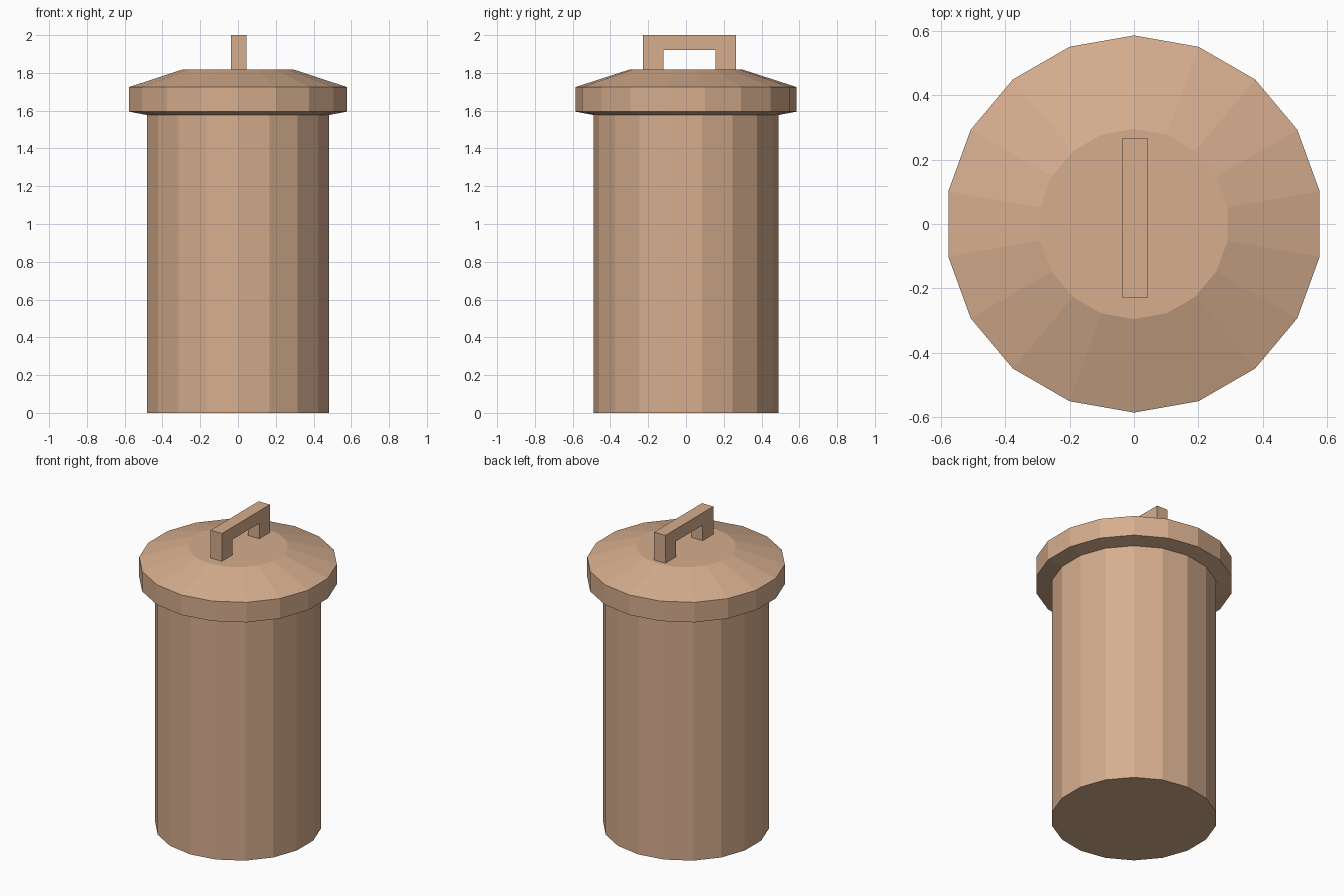
import bpy
import bmesh
from math import sin, cos, tau

cube = bpy.data.objects.get("Cube")
if cube:
    bpy.data.objects.remove(cube, do_unlink=True)

SIDES = 18

# Single clay colour
clay = bpy.data.materials.new("clay_tan")
clay.use_nodes = True
colour = (0.67, 0.42, 0.27, 1)
clay.diffuse_color = colour
clay.node_tree.nodes["Principled BSDF"].inputs["Base Color"].default_value = colour


def finish(name, bm):
    """Turn a bmesh into a flat-shaded, coloured object."""
    bmesh.ops.recalc_face_normals(bm, faces=bm.faces)
    mesh = bpy.data.meshes.new(name)
    bm.to_mesh(mesh)
    bm.free()
    mesh.materials.append(clay)
    obj = bpy.data.objects.new(name, mesh)
    bpy.context.scene.collection.objects.link(obj)
    return obj


def lathe(name, profile):
    """Stack faceted rings of (radius, height), with a corner on the y axis."""
    bm = bmesh.new()
    rings = []
    for r, z in profile:
        rings.append([bm.verts.new((r * sin(tau * i / SIDES), r * cos(tau * i / SIDES), z))
                      for i in range(SIDES)])
    for low, high in zip(rings, rings[1:]):
        for i in range(SIDES):
            j = (i + 1) % SIDES
            bm.faces.new((low[i], low[j], high[j], high[i]))
    bm.faces.new(rings[0])
    bm.faces.new(rings[-1])
    return finish(name, bm)


def extrude_x(name, outline, x0, x1):
    """Extrude a (y, z) outline along x."""
    bm = bmesh.new()
    face = bm.faces.new([bm.verts.new((x0, y, z)) for y, z in outline])
    grown = bmesh.ops.extrude_face_region(bm, geom=[face])["geom"]
    moved = [v for v in grown if isinstance(v, bmesh.types.BMVert)]
    bmesh.ops.translate(bm, verts=moved, vec=(x1 - x0, 0, 0))
    return finish(name, bm)


# Tall straight body
lathe("body", [(0.49, 0), (0.49, 1.577)])

# Overhanging lid with sloped underside, upright rim and conical top
lathe("lid", [(0.49, 1.577), (0.585, 1.595), (0.585, 1.725), (0.295, 1.819)])

# Square bridge handle, slightly off centre
back, front, leg = 0.265, -0.228, 0.109
base, under, top = 1.819, 1.92, 2.0
extrude_x("handle", [
    (front, base), (front + leg, base), (front + leg, under), (back - leg, under),
    (back - leg, base), (back, base), (back, top), (front, top),
], -0.037, 0.044)
